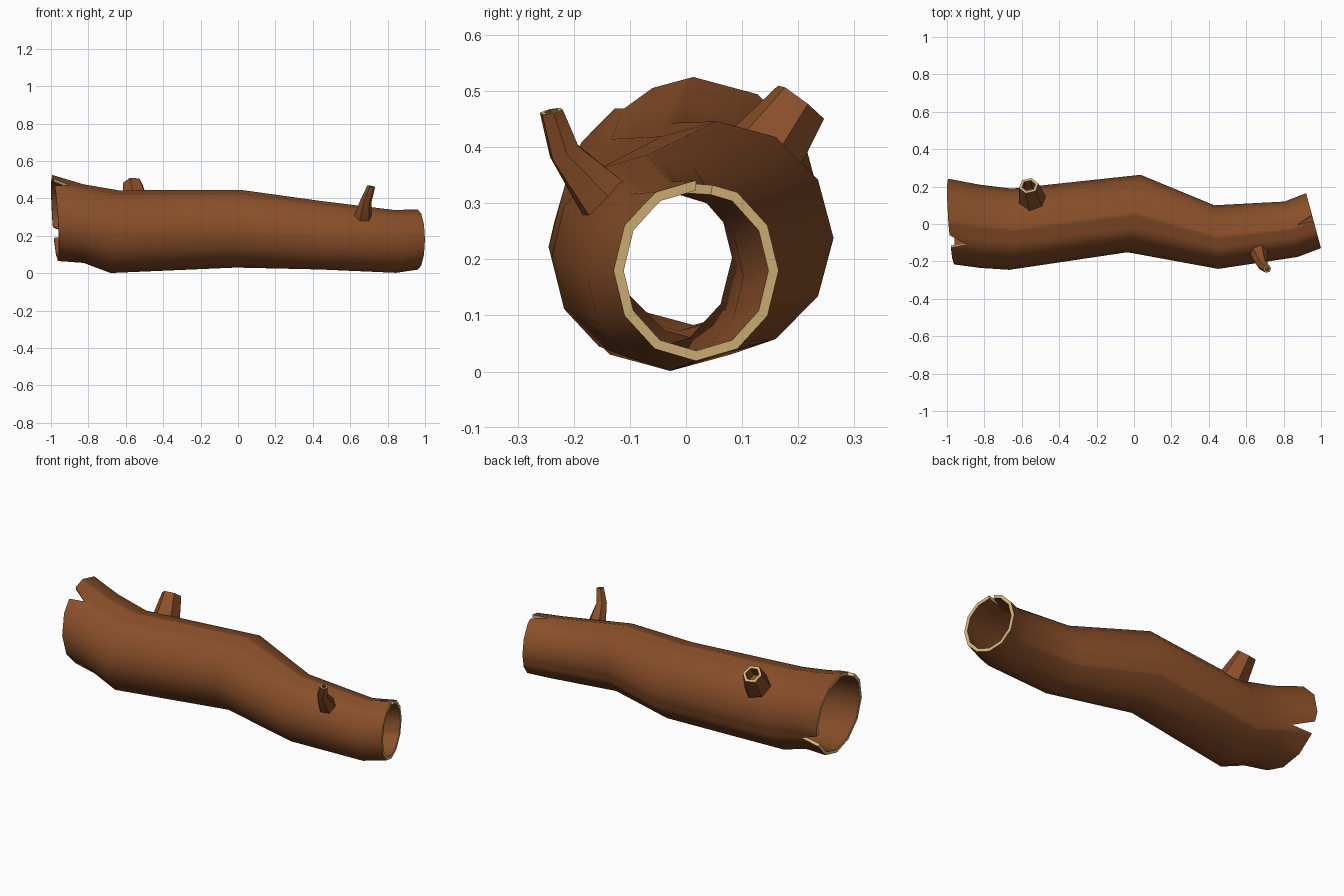
import bpy, bmesh, math
from mathutils import Vector

if "Cube" in bpy.data.objects:
    bpy.data.objects.remove(bpy.data.objects["Cube"])


def material(name, rgb):
    m = bpy.data.materials.new(name)
    m.diffuse_color = (*rgb, 1)
    m.use_nodes = True
    m.node_tree.nodes["Principled BSDF"].inputs["Base Color"].default_value = m.diffuse_color
    return m


BARK = material("bark brown", (0.25, 0.078, 0.022))
WOOD = material("cut wood cream", (0.68, 0.47, 0.20))


def skin(name, rings, rim_steps, closed=False, cap=False):
    """Join rings of points into a surface; the steps in rim_steps are cream."""
    bm = bmesh.new()
    vr = [[bm.verts.new(p) for p in r] for r in rings]
    n = len(vr[0])
    for i in range(len(vr) if closed else len(vr) - 1):
        a, b = vr[i], vr[(i + 1) % len(vr)]
        for j in range(n):
            k = (j + 1) % n
            f = bm.faces.new((a[j], a[k], b[k], b[j]))
            f.material_index = 1 if i in rim_steps else 0
    if cap:
        bm.faces.new(vr[-1])
    bmesh.ops.recalc_face_normals(bm, faces=bm.faces)
    me = bpy.data.meshes.new(name)
    for f in bm.faces:
        f.smooth = True
    bm.to_mesh(me)
    bm.free()
    me.materials.append(BARK)
    me.materials.append(WOOD)
    me.set_sharp_from_angle(angle=math.radians(38))
    ob = bpy.data.objects.new(name, me)
    bpy.context.collection.objects.link(ob)
    return ob


# --- hollow trunk: x, y centre, z centre, y radius, z radius, lean by y, lean by z
STATIONS = [
    (-0.978, 0.013, 0.295, 0.229, 0.230, -0.07, -0.065),
    (-0.825, -0.012, 0.265, 0.223, 0.210, -0.02, 0.0),
    (-0.660, -0.028, 0.222, 0.217, 0.221, 0.03, 0.10),
    (0.000, 0.056, 0.238, 0.207, 0.208, 0.17, 0.05),
    (0.440, -0.070, 0.203, 0.170, 0.183, -0.06, 0.02),
    (0.840, -0.028, 0.170, 0.148, 0.168, -0.24, -0.03),
    (0.960, 0.018, 0.180, 0.147, 0.161, -0.27, 0.0),
]
SIDES, WALL = 12, 0.018
# splits at the ends: angle, half width (degrees), end ring, neighbour ring, depth
NOTCHES = [(119, 10, 0, 1, 0.55), (-22, 9, 0, 1, 0.75), (86, 8, -1, -2, 0.68)]
ANGLES = {a * 360 / SIDES for a in range(SIDES)}
for a, w, *_ in NOTCHES:
    ANGLES = {x for x in ANGLES if abs((x - a + 180) % 360 - 180) > 1.5}
    ANGLES |= {(a - w) % 360, a % 360, (a + w) % 360}
ANGLES = sorted(ANGLES)


def station_point(s, deg, inset):
    x, yc, zc, ry, rz, ty, tz = s
    step = 360 / SIDES
    k = math.floor(deg / step)
    t = deg / step - k
    c = [(math.cos(math.radians(i * step)), math.sin(math.radians(i * step)))
         for i in (k, k + 1)]
    dy = (ry - inset) * (c[0][0] * (1 - t) + c[1][0] * t)
    dz = (rz - inset) * (c[0][1] * (1 - t) + c[1][1] * t)
    return Vector((x + ty * dy + tz * dz, yc + dy, zc + dz))


def shell(inset):
    rings = [[station_point(s, a, inset) for a in ANGLES] for s in STATIONS]
    for a, w, end, near, depth in NOTCHES:
        j = ANGLES.index(a % 360)
        rings[end][j] = rings[end][j].lerp(rings[near][j], depth)
    return rings


N = len(STATIONS)
skin("hollow_trunk", shell(0) + shell(WALL)[::-1], {N - 1, 2 * N - 1}, closed=True)


# --- broken branch stubs: six-sided tapering tubes with a cream rim
def circle(centre, axis, r, phase=0):
    axis = Vector(axis).normalized()
    u = axis.cross(Vector((0, 1, 0))).normalized()
    v = axis.cross(u)
    return [Vector(centre) + r * (math.cos(t) * u + math.sin(t) * v)
            for t in (phase + i * math.pi / 3 for i in range(6))]


def stub(name, sections, lip, hollow, phase):
    rings = [circle(c, d, r, phase) for c, d, r in sections]
    c, d, r = sections[-1]
    rings.append(circle(c, d, r - lip, phase))
    deep = Vector(c) - Vector(d).normalized() * hollow
    rings.append(circle(deep, d, r - lip, phase))
    skin(name, rings, {len(sections) - 1}, cap=True)


stub("back_branch_stub",
     [((-0.543, 0.128, 0.375), (0, 0.62, 0.78), 0.075),
      ((-0.563, 0.205, 0.480), (-0.1, 0.60, 0.78), 0.053)], 0.016, 0.07, 0.3)
stub("front_branch_stub",
     [((0.665, -0.143, 0.302), (0, -0.68, 0.73), 0.051),
      ((0.686, -0.217, 0.392), (0.25, -0.45, 0.85), 0.030),
      ((0.712, -0.240, 0.464), (0.2, -0.2, 0.95), 0.022)], 0.009, 0.03, 0.2)
